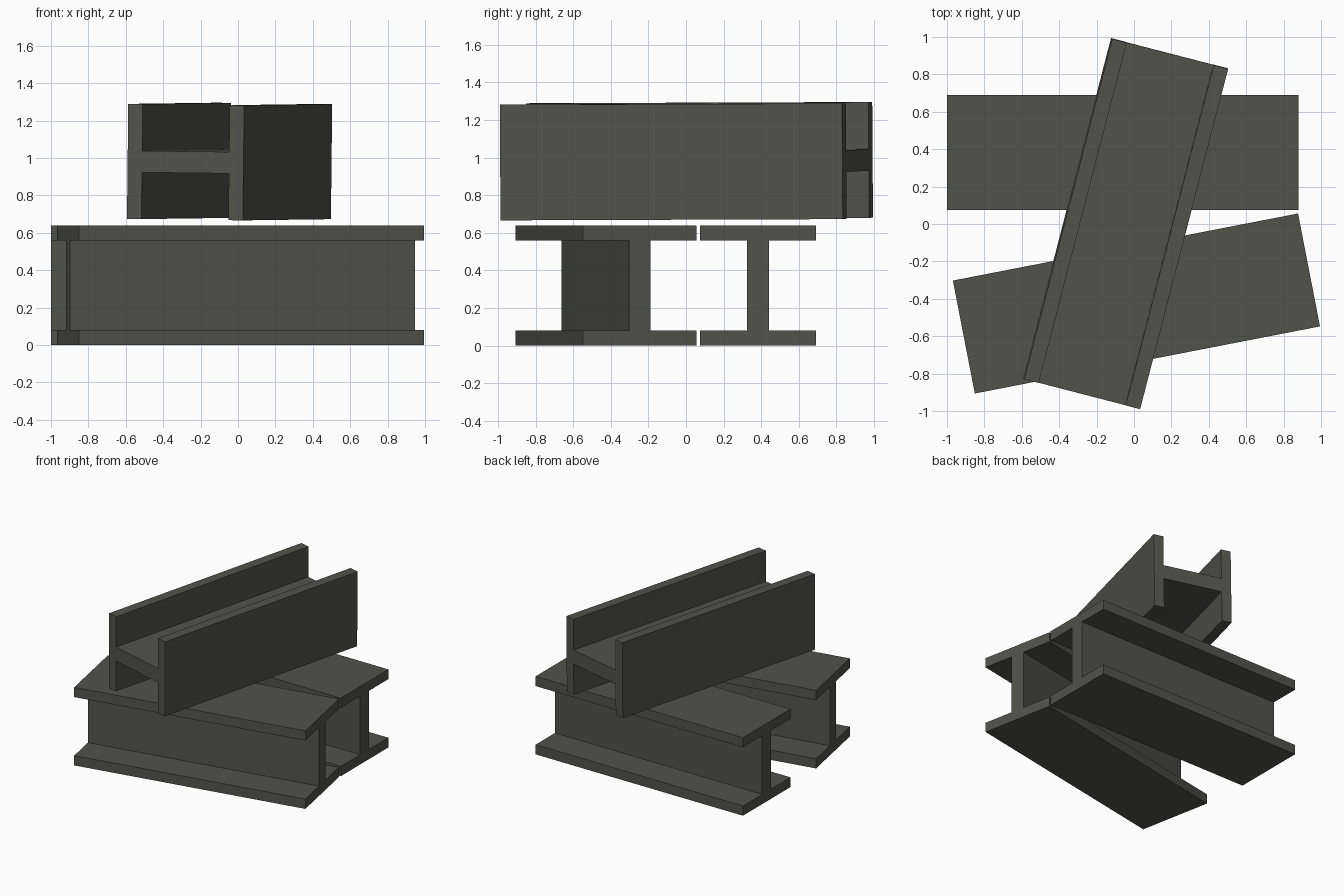
import bpy, bmesh
from math import radians

if "Cube" in bpy.data.objects:
    bpy.data.objects.remove(bpy.data.objects["Cube"])

steel = bpy.data.materials.new("dark steel")
steel.diffuse_color = (0.085, 0.085, 0.072, 1)
steel.use_nodes = True
steel.node_tree.nodes["Principled BSDF"].inputs["Base Color"].default_value = steel.diffuse_color

LENGTH, WIDTH, HEIGHT = 1.88, 0.615, 0.64
FLANGE, WEB = 0.08, 0.115


def i_beam(name, location, rotation):
    """I-section swept along local x, centred on its origin."""
    w, h, t, f = WIDTH / 2, HEIGHT / 2, WEB / 2, HEIGHT / 2 - FLANGE
    right = [(w, -h), (w, -f), (t, -f), (t, f), (w, f), (w, h)]
    profile = right + [(-y, z) for y, z in reversed(right)]
    bm = bmesh.new()
    end = bm.faces.new([bm.verts.new((-LENGTH / 2, y, z)) for y, z in profile])
    swept = bmesh.ops.extrude_face_region(bm, geom=[end], use_keep_orig=True)
    verts = [g for g in swept["geom"] if isinstance(g, bmesh.types.BMVert)]
    bmesh.ops.translate(bm, verts=verts, vec=(LENGTH, 0, 0))
    bmesh.ops.recalc_face_normals(bm, faces=bm.faces)
    mesh = bpy.data.meshes.new(name)
    bm.to_mesh(mesh)
    bm.free()
    mesh.materials.append(steel)
    obj = bpy.data.objects.new(name, mesh)
    obj.location = location
    obj.rotation_euler = [radians(a) for a in rotation]
    bpy.context.collection.objects.link(obj)


# Two upright beams on the ground, one turned slightly
i_beam("rear_lower_beam", (-0.06, 0.383, HEIGHT / 2), (0, 0, 0))
i_beam("front_lower_beam", (0.013, -0.425, HEIGHT / 2), (0, 0, 11))
# Third beam lying on its side across the top, very slightly tilted
i_beam("upper_crossing_beam", (-0.045, 0.002, 0.981), (90.7, -0.2, 75.5))
